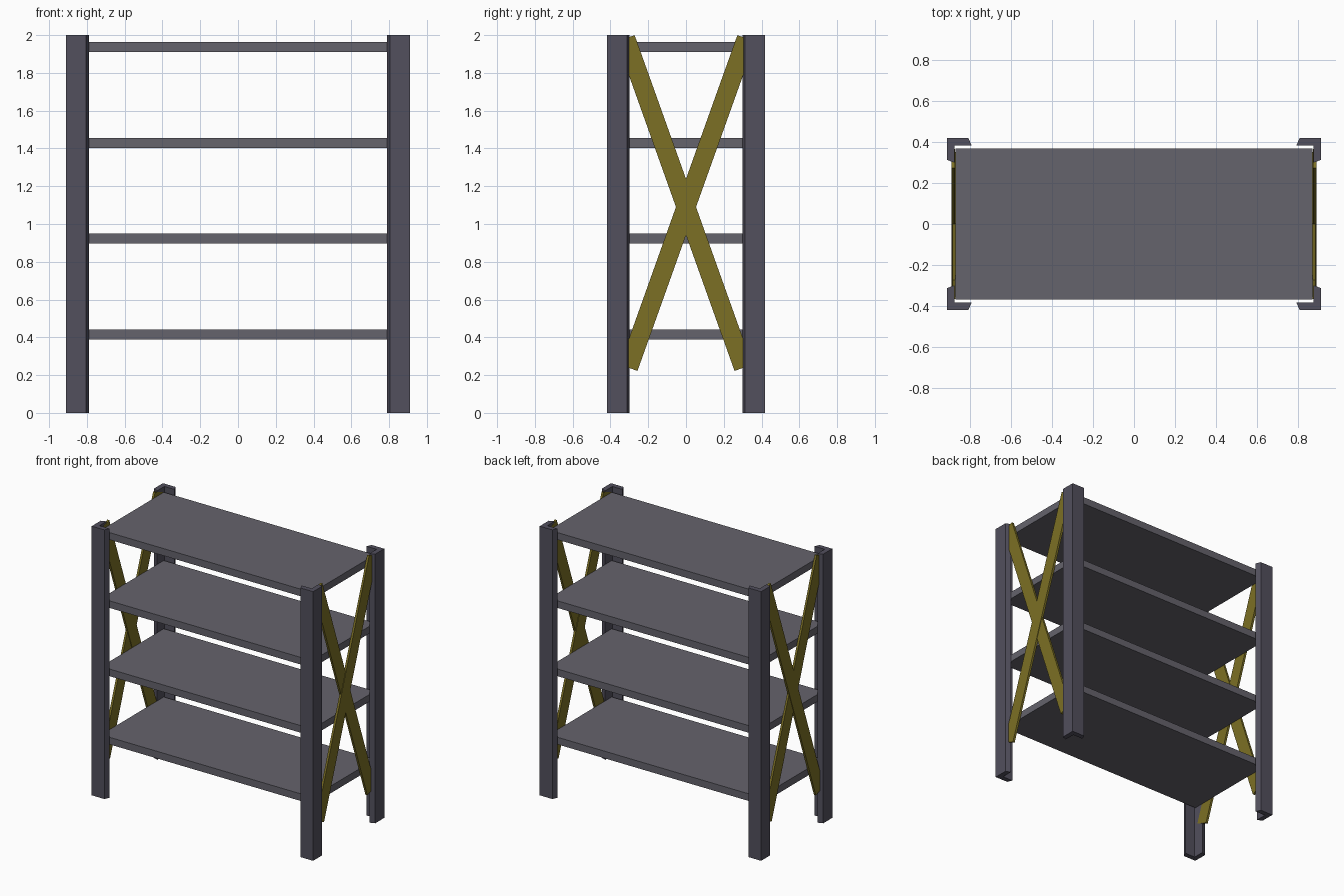
import bpy, bmesh, math
from mathutils import Vector

if "Cube" in bpy.data.objects:
    bpy.data.objects.remove(bpy.data.objects["Cube"])


def material(name, color):
    m = bpy.data.materials.new(name)
    m.diffuse_color = (*color, 1)
    m.use_nodes = True
    m.node_tree.nodes["Principled BSDF"].inputs["Base Color"].default_value = m.diffuse_color
    return m


POST = material("dark_steel", (0.085, 0.08, 0.11))
SHELF = material("grey_steel", (0.13, 0.125, 0.15))
BRACE = material("yellow_paint", (0.2, 0.16, 0.018))


def extrude(name, points, offset, mat):
    """Prism made from a flat outline pushed along offset."""
    bm = bmesh.new()
    face = bm.faces.new([bm.verts.new(p) for p in points])
    ext = bmesh.ops.extrude_face_region(bm, geom=[face])
    moved = [g for g in ext["geom"] if isinstance(g, bmesh.types.BMVert)]
    bmesh.ops.translate(bm, vec=offset, verts=moved)
    bmesh.ops.recalc_face_normals(bm, faces=bm.faces)
    mesh = bpy.data.meshes.new(name)
    bm.to_mesh(mesh)
    bm.free()
    mesh.materials.append(mat)
    ob = bpy.data.objects.new(name, mesh)
    bpy.context.collection.objects.link(ob)
    return ob


# Corner posts: L-shaped angle profile with slanted flange ends
HX, HY, T = 0.91, 0.418, 0.037
profile = [(HX, HY), (HX - 0.104, HY), (HX - 0.12, HY - T),
           (HX - T, HY - T), (HX - T, HY - 0.12), (HX, HY - 0.106)]
for sx, side in ((-1, "left"), (1, "right")):
    for sy, end in ((-1, "front"), (1, "back")):
        extrude(f"{end}_{side}_post", [(sx * x, sy * y, 0) for x, y in profile],
                (0, 0, 2), POST)

# Four evenly spaced shelves
for i in range(4):
    z = 0.389 + 0.507 * i
    outline = [(-0.868, -0.368, z), (0.868, -0.368, z),
               (0.868, 0.368, z), (-0.868, 0.368, z)]
    extrude(f"shelf_{i + 1}", outline, (0, 0, 0.053), SHELF)

# Crossed flat braces on both ends
low, high = Vector((-0.304, 0.239)), Vector((0.319, 1.983))
along = (high - low).normalized()
half = Vector((-along.y, along.x)) * 0.05
bar = [low + half, low - half, high - half, high + half]
for sx, side in ((-1, "left"), (1, "right")):
    for sy, label, x in ((1, "outer", 0.872), (-1, "inner", 0.868)):
        extrude(f"{side}_{label}_brace", [(sx * x, sy * p.x, p.y) for p in bar],
                (sx * 0.016, 0, 0), BRACE)
